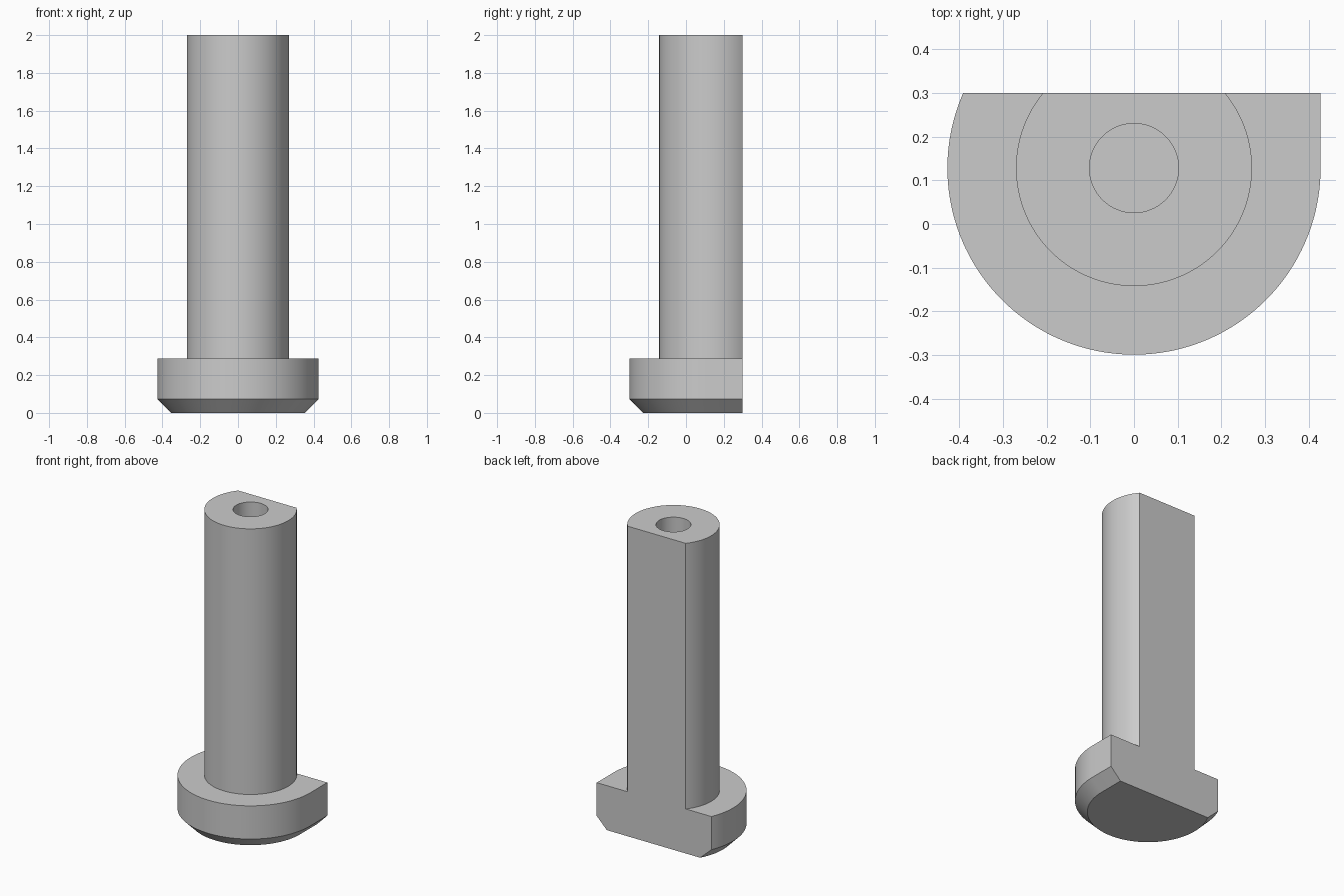
import bpy, bmesh, math

cube = bpy.data.objects.get("Cube")
if cube:
    bpy.data.objects.remove(cube)

AXIS_Y = 0.128      # centre line of the pin
FLAT_Y = 0.30       # flat cut along the back
SEGMENTS = 96

metal = bpy.data.materials.new("plain grey metal")
metal.use_nodes = True
grey = (0.6, 0.6, 0.6, 1)
metal.diffuse_color = grey
metal.node_tree.nodes["Principled BSDF"].inputs["Base Color"].default_value = grey

bm = bmesh.new()


def outline(radius, z, squared):
    """Arc round the front, cut by the back flat; optionally square at +x."""
    cut = math.asin((FLAT_Y - AXIS_Y) / radius)
    start = 0 if squared else cut
    count = SEGMENTS - 1 if squared else SEGMENTS
    points = [(radius, FLAT_Y)] if squared else []
    for i in range(count + 1):
        a = start - (start + math.pi + cut) * i / count
        points.append((radius * math.cos(a), AXIS_Y + radius * math.sin(a)))
    return [bm.verts.new((x, y, z)) for x, y in points]


def circle(radius, z):
    return [bm.verts.new((radius * math.cos(a), AXIS_Y + radius * math.sin(a), z))
            for a in (math.tau * i / SEGMENTS for i in range(SEGMENTS))]


def bridge(lower, upper, closed=False):
    for i in range(len(lower) if closed else len(lower) - 1):
        j = (i + 1) % len(lower)
        bm.faces.new((lower[i], lower[j], upper[j], upper[i]))


# Chamfered flange, then the shaft
rings = [outline(0.355, 0, True), outline(0.427, 0.073, True),
         outline(0.427, 0.287, True), outline(0.27, 0.287, False),
         outline(0.27, 2, False)]
for lower, upper in zip(rings, rings[1:]):
    bridge(lower, upper)
bm.faces.new(rings[0])

# Back flat
bm.faces.new([r[0] for r in rings] + [r[-1] for r in reversed(rings)])

# Blind hole in the top
rim, floor = circle(0.102, 2), circle(0.102, 1.5)
bridge(floor, rim, closed=True)
bm.faces.new(floor)

# Top face around the hole
top_edges = []
for loop in (rings[-1], rim):
    for i, v in enumerate(loop):
        top_edges.append(bm.edges.get((v, loop[i - 1])))
bmesh.ops.triangle_fill(bm, edges=top_edges, use_beauty=True, normal=(0, 0, 1))

bmesh.ops.recalc_face_normals(bm, faces=bm.faces[:])
mesh = bpy.data.meshes.new("flanged_pin")
bm.to_mesh(mesh)
bm.free()
mesh.materials.append(metal)

pin = bpy.data.objects.new("flanged_pin", mesh)
bpy.context.collection.objects.link(pin)
bpy.ops.object.select_all(action='DESELECT')
pin.select_set(True)
bpy.context.view_layer.objects.active = pin
bpy.ops.object.shade_smooth_by_angle(angle=math.radians(30))
